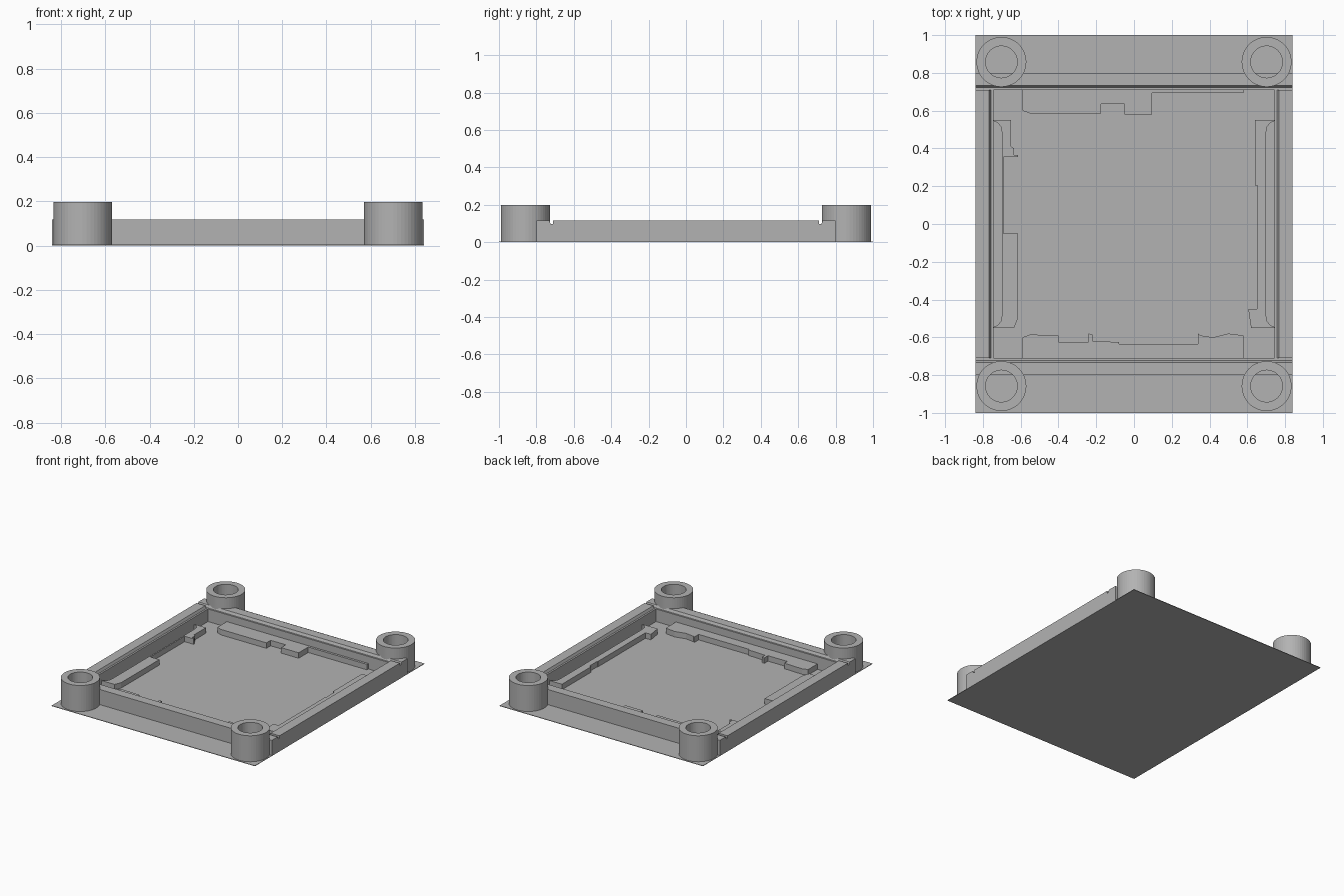
import bpy
import bmesh
import math

default_cube = bpy.data.objects.get("Cube")
if default_cube:
    bpy.data.objects.remove(default_cube, do_unlink=True)

# Single plain plastic colour
plastic = bpy.data.materials.new("grey_plastic")
plastic.use_nodes = True
colour = (0.45, 0.45, 0.45, 1)
plastic.diffuse_color = colour
plastic.node_tree.nodes["Principled BSDF"].inputs["Base Color"].default_value = colour

FLOOR = 0.004
WALL_TOP = 0.117
LEDGE = 0.098
PAD_TOP = 0.045
HALF_X, HALF_Y = 0.84, 1.0
INNER_X, INNER_Y = 0.745, 0.71


def finish(name, bm):
    """Turn a bmesh into a flat shaded object with the plastic material."""
    bmesh.ops.recalc_face_normals(bm, faces=bm.faces)
    mesh = bpy.data.meshes.new(name)
    bm.to_mesh(mesh)
    bm.free()
    mesh.materials.append(plastic)
    obj = bpy.data.objects.new(name, mesh)
    bpy.context.collection.objects.link(obj)
    return obj


def prism(name, points, direction):
    """Extrude a closed outline of 3D points along a direction."""
    bm = bmesh.new()
    face = bm.faces.new([bm.verts.new(p) for p in points])
    result = bmesh.ops.extrude_face_region(bm, geom=[face], use_keep_orig=True)
    moved = [v for v in result["geom"] if isinstance(v, bmesh.types.BMVert)]
    bmesh.ops.translate(bm, verts=moved, vec=direction)
    return finish(name, bm)


def wall_profile(outer, inner):
    """Cross-section of a wall: flat top, sloped step and a low inner ledge."""
    return [(outer, 0), (outer, WALL_TOP), (inner + 0.022, WALL_TOP),
            (inner + 0.013, LEDGE), (inner, LEDGE), (inner, 0)]


def pad(name, outline):
    """Raised pad on the floor; the outline is in hundredths of a unit."""
    points = [(x / 100, y / 100, 0) for x, y in outline]
    prism(name, points, (0, 0, PAD_TOP))


def tower(name, cx, cy, outer=0.132, inner=0.084, height=0.198, sides=48):
    """Hollow screw post made of ring quads."""
    bm = bmesh.new()
    section = [(outer, 0), (outer, height), (inner, height), (inner, 0)]
    rings = []
    for i in range(sides):
        a = math.tau * i / sides
        rings.append([bm.verts.new((cx + r * math.cos(a), cy + r * math.sin(a), z))
                      for r, z in section])
    for i, ring in enumerate(rings):
        following = rings[(i + 1) % sides]
        for j in range(len(section)):
            k = (j + 1) % len(section)
            bm.faces.new((ring[j], following[j], following[k], ring[k]))
    return finish(name, bm)


# Thin base plate
prism("base_plate",
      [(-HALF_X, -HALF_Y, 0), (HALF_X, -HALF_Y, 0),
       (HALF_X, HALF_Y, 0), (-HALF_X, HALF_Y, 0)], (0, 0, FLOOR))

# Front and back walls run the full width, side walls fit between them
for side, name in ((-1, "front_wall"), (1, "back_wall")):
    section = [(-HALF_X, side * y, z) for y, z in wall_profile(0.8, INNER_Y)]
    prism(name, section, (2 * HALF_X, 0, 0))
for side, name in ((-1, "right_wall"), (1, "left_wall")):
    section = [(side * x, -INNER_Y, z) for x, z in wall_profile(HALF_X, INNER_X)]
    prism(name, section, (0, 2 * INNER_Y, 0))

# Four hollow corner posts
for sx, x_name in ((-1, "right"), (1, "left")):
    for sy, y_name in ((-1, "front"), (1, "back")):
        tower(f"{y_name}_{x_name}_post", sx * 0.702, sy * 0.858)

# Notched pads along the front and back
pad("back_pad", [(-59, 71), (-59, 60), (-55, 58.5), (-17.5, 58.5), (-17.5, 63.5),
                 (-5, 63.5), (-5, 58), (9.5, 58), (9.5, 69.3), (58, 69.3), (58, 71)])
pad("front_pad", [(-59, -71), (-59, -60), (-55, -58.5), (-40, -59), (-40, -62.5),
                  (-24, -62.5), (-24, -58), (-22, -58.5), (-22, -62), (-8, -62.5),
                  (-8, -63.5), (34, -63.5), (34, -58), (35, -59), (42, -60),
                  (50, -58), (58, -59), (58, -71)])

# Side pads share a rounded slot next to the wall
slot = [(74.5, -54.5), (72, -53.5), (70.5, -51.5), (70, -49)]
slot += [(x, -y) for x, y in reversed(slot)]
pad("right_pad", [(-75, 55), (-65, 55), (-65, 41), (-63.5, 40), (-63.5, 36.5),
                  (-61.5, 36.5), (-61.5, 35.5), (-69, 35.5), (-69, -5),
                  (-61.5, -5), (-61.5, -50), (-63.5, -55), (-75, -55)]
    + [(-x, y) for x, y in slot])
pad("left_pad", [(75, 55), (64, 55), (64, 20.5), (65.5, 20.5), (65.5, 11),
                 (65, 11), (65, -45), (60.5, -45), (62, -55), (75, -55)] + slot)
